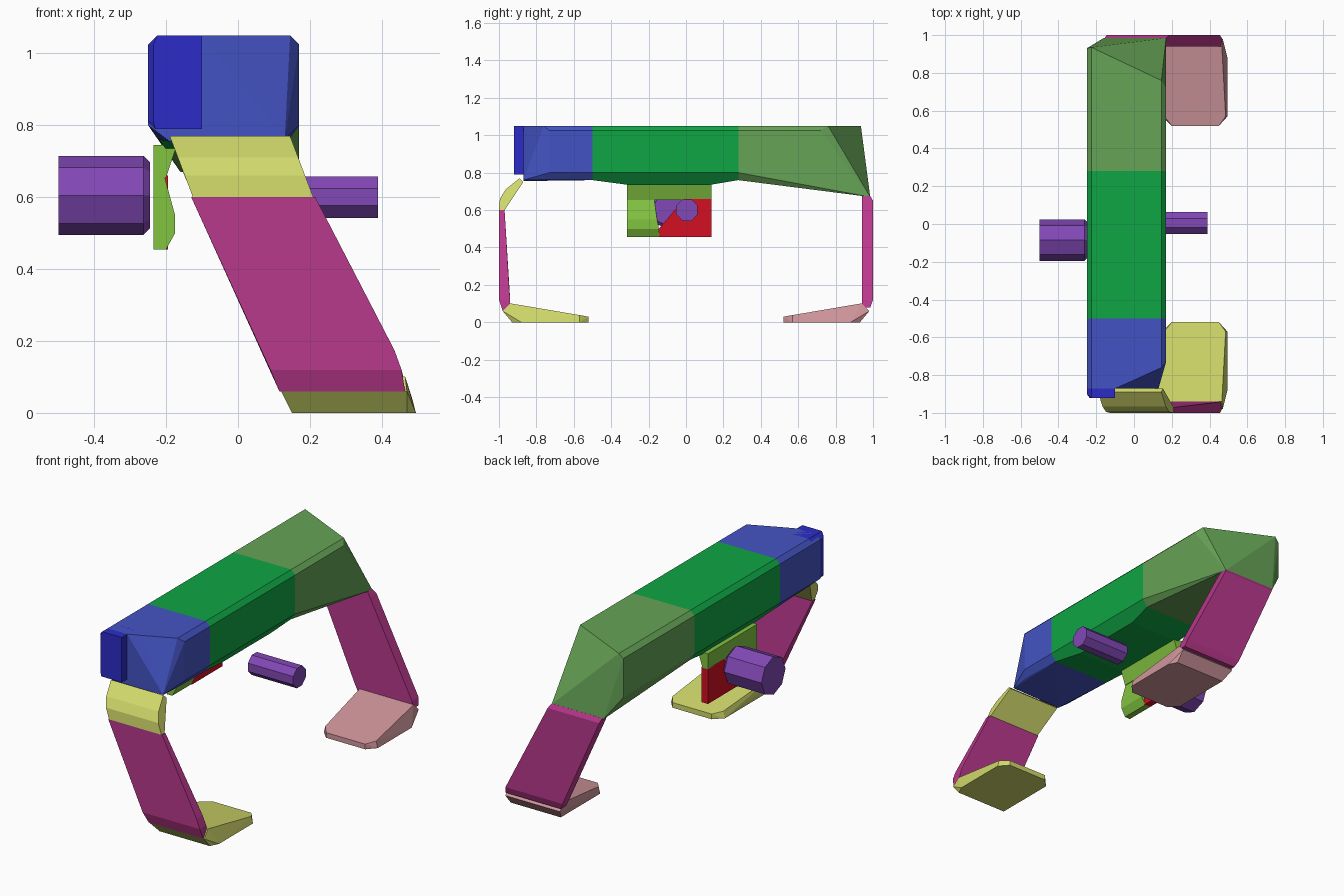
import bpy, bmesh, math
from mathutils import Vector

cube = bpy.data.objects.get("Cube")
if cube:
    bpy.data.objects.remove(cube, do_unlink=True)


def material(name, *srgb):
    """Flat colour given as display values, stored as linear ones."""
    color = [((c / 255 + 0.055) / 1.055) ** 2.4 for c in srgb] + [1]
    mat = bpy.data.materials.new(name)
    mat.use_nodes = True
    mat.diffuse_color = color
    mat.node_tree.nodes["Principled BSDF"].inputs["Base Color"].default_value = color
    return mat


magenta = material("magenta", 185, 56, 140)
yellow = material("yellow", 208, 216, 106)
green = material("green", 15, 165, 68)
blue = material("blue", 68, 84, 196)
deep_blue = material("deep blue", 44, 44, 200)
leaf = material("leaf green", 102, 163, 86)
purple = material("purple", 130, 72, 182)
pink = material("pink", 208, 150, 156)
lime = material("lime", 130, 195, 64)
red = material("red", 210, 16, 36)


def finish(name, bm, mat):
    bmesh.ops.recalc_face_normals(bm, faces=bm.faces)
    mesh = bpy.data.meshes.new(name)
    bm.to_mesh(mesh)
    bm.free()
    mesh.materials.append(mat)
    obj = bpy.data.objects.new(name, mesh)
    bpy.context.collection.objects.link(obj)
    return obj


def hull(name, mat, points):
    """Faceted convex solid around the given corners."""
    bm = bmesh.new()
    for p in points:
        bm.verts.new(p)
    out = bmesh.ops.convex_hull(bm, input=bm.verts)
    spare = {g for g in out["geom_interior"] + out["geom_unused"]
             if isinstance(g, bmesh.types.BMVert)}
    bmesh.ops.delete(bm, geom=list(spare), context="VERTS")
    bmesh.ops.dissolve_limit(bm, angle_limit=math.radians(1), verts=bm.verts, edges=bm.edges)
    return finish(name, bm, mat)


def cylinder(name, mat, start, end, y, z, radius, turn=0, chamfer=0):
    """Eight-sided bar along x, optionally chamfered at its end."""
    rings = [(start, radius), (end - chamfer, radius)]
    if chamfer:
        rings.append((end, radius - chamfer))
    angles = [math.tau * i / 8 + turn for i in range(8)]
    hull(name, mat, [(x, y + r * math.cos(a), z + r * math.sin(a))
                     for x, r in rings for a in angles])


# Body: one chamfered cross-section repeated along y
RIGHT, LEFT, TOP, EDGE = -0.25, 0.17, 1.05, 0.025
FRONT_SEAM, BACK_SEAM = -0.5, 0.28


def section(y, bottom):
    slope = (0.8 - bottom) * 0.75
    return [(RIGHT, y, 0.8), (RIGHT, y, TOP - EDGE), (RIGHT + EDGE, y, TOP),
            (LEFT - EDGE, y, TOP), (LEFT, y, TOP - EDGE), (LEFT, y, 0.8),
            (LEFT - slope, y, bottom), (RIGHT + slope, y, bottom)]


hull("body_middle", green,
     section(FRONT_SEAM, 0.76) + section(-0.31, 0.735)
     + section(0.13, 0.735) + section(BACK_SEAM, 0.76))

hull("body_front", blue, section(FRONT_SEAM, 0.76) + [
    (RIGHT, -0.87, 0.8), (RIGHT, -0.87, TOP - EDGE), (RIGHT + EDGE, -0.87, TOP),
    (-0.1, -0.87, TOP), (-0.03, -0.84, TOP), (LEFT - EDGE, -0.76, TOP),
    (LEFT, -0.73, TOP - EDGE), (LEFT, -0.73, 0.8), (LEFT - EDGE, -0.74, 0.765),
    (0.13, -0.87, 0.76), (-0.19, -0.87, 0.755)])

hull("body_back", leaf, section(BACK_SEAM, 0.76) + [
    (RIGHT, 0.93, 0.8), (RIGHT, 0.93, TOP - EDGE), (RIGHT + EDGE, 0.935, TOP),
    (LEFT - EDGE, 0.76, TOP), (LEFT, 0.72, TOP - EDGE),
    (LEFT, 0.985, 0.67), (-0.16, 0.985, 0.67)])

# Corner block on the front end
hull("front_block", deep_blue, [
    p for y, inset in ((-0.8, 0), (-0.9, 0), (-0.92, 0.015))
    for p in ((RIGHT + inset, y, 0.81), (RIGHT + 0.02, y, 0.79), (-0.1, y, 0.79),
              (-0.1, y, TOP), (RIGHT + 0.025, y, TOP), (RIGHT + inset, y, TOP - EDGE))])

# Curved joint between the body and the front leg
joint = []
for y, z in ((-0.97, 0.6), (-1, 0.6), (-0.995, 0.66), (-0.965, 0.71),
             (-0.89, 0.77), (-0.87, 0.75)):
    shift = (0.77 - z) * 0.38
    joint += [(-0.19 + shift, y, z), (0.145 + shift, y, z)]
hull("front_joint", yellow, joint)

# Legs lean towards the left
hull("front_leg", magenta, [
    (x, y, z) for z, ys, xs in (
        (0.6, (-1, -0.97), (-0.13, 0.215)), (0.175, (-1, -0.945), (0.065, 0.435)),
        (0.12, (-1, -0.94), (0.09, 0.455)), (0.06, (-0.98, -0.94), (0.115, 0.465)))
    for x in xs for y in ys])
hull("back_leg", magenta, [
    (x, y, z) for z, ys, xs in (
        (0.675, (0.94, 0.985), (-0.155, LEFT)), (0.65, (0.94, 1), (-0.145, 0.185)),
        (0.12, (0.94, 1), (0.09, 0.455)), (0.08, (0.94, 0.985), (0.11, 0.465)))
    for x in xs for y in ys])

# Feet: one wedge, mirrored to the back
for name, mat, side in (("front_foot", yellow, -1), ("back_foot", pink, 1)):
    sole = [(0.2, 0.52), (0.45, 0.52), (0.495, 0.57), (0.495, 0.88),
            (0.47, 0.93), (0.15, 0.93), (0.15, 0.57)]
    rim = [(0.2, 0.52), (0.45, 0.52), (0.485, 0.57), (0.465, 0.94),
           (0.12, 0.94), (0.16, 0.57)]
    points = [(x, side * y, 0) for x, y in sole]
    points += [(x, side * y, 0.03 + (y - 0.52) * 0.17) for x, y in rim]
    points += [(x, side * 0.98, 0.06) for x in (0.12, 0.47)]
    hull(name, mat, points)

# Side bracket: top rail, front cheek and thin plate
OUTER = -0.235
hull("bracket_rail", lime, [
    (x, y, z) for z, inner in ((0.655, -0.2), (0.745, -0.17))
    for x in (OUTER, inner) for y in (-0.315, 0.135)])
hull("bracket_cheek", lime, [
    (x, y, z) for z, inner, back in (
        (0.66, -0.205, -0.17), (0.55, -0.175, -0.155),
        (0.5, -0.175, -0.145), (0.455, -0.2, -0.14))
    for x in (OUTER, inner) for y in (-0.315, back)])
hull("bracket_plate", red, [
    (x, y, z) for x in (OUTER, -0.195)
    for y, z in ((-0.01, 0.66), (0.135, 0.66), (0.135, 0.455),
                 (-0.145, 0.455), (-0.145, 0.5))])

# Side bars
cylinder("large_knob", purple, -0.5, -0.245, -0.085, 0.605, 0.11, chamfer=0.018)
cylinder("small_pin", purple, 0.1, 0.39, 0.005, 0.6, 0.062, turn=math.pi / 8)
